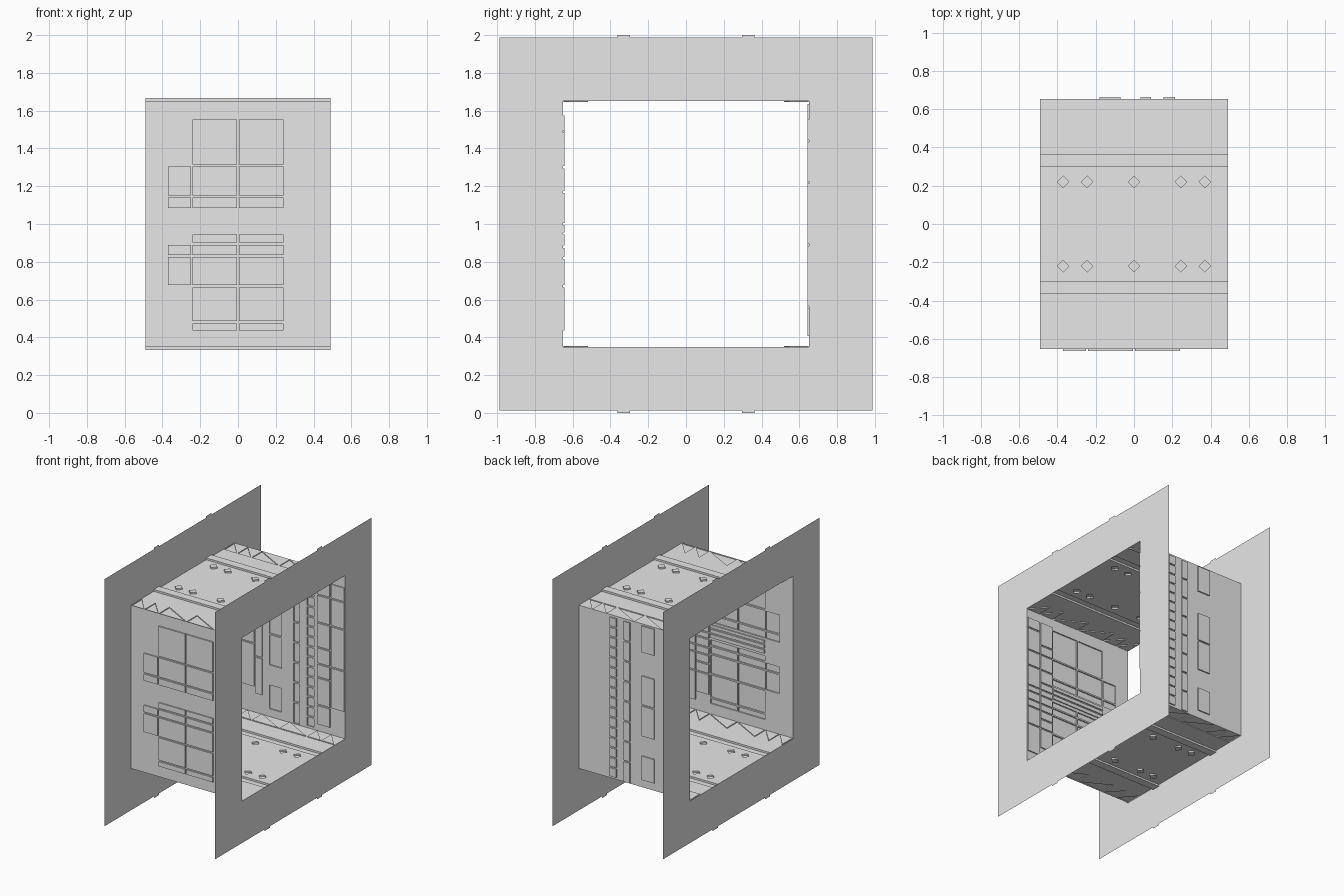
import bpy
import bmesh
from mathutils import Matrix, Vector

if "Cube" in bpy.data.objects:
    bpy.data.objects.remove(bpy.data.objects["Cube"], do_unlink=True)

GREY = (0.8, 0.8, 0.8, 1.0)
grey = bpy.data.materials.new("light_grey")
grey.use_nodes = True
grey.diffuse_color = GREY
grey.node_tree.nodes["Principled BSDF"].inputs["Base Color"].default_value = GREY

HALF_X, HALF = 0.49, 0.652      # half width and half height of the square tunnel
MID = 1.0                       # height of the tunnel axis


def finish(bm, name):
    mesh = bpy.data.meshes.new(name)
    bm.to_mesh(mesh)
    bm.free()
    mesh.materials.append(grey)
    obj = bpy.data.objects.new(name, mesh)
    bpy.context.collection.objects.link(obj)
    return obj


def inside(point, poly):
    signs = []
    for a, b in zip(poly, poly[1:] + poly[:1]):
        signs.append((b[0] - a[0]) * (point.y - a[1]) - (b[1] - a[1]) * (point.x - a[0]) > 0)
    return all(signs) or not any(signs)


def cut_outline(bm, poly):
    us, vs = [p[0] for p in poly], [p[1] for p in poly]
    for a, b in zip(poly, poly[1:] + poly[:1]):
        geom = set()
        for f in bm.faces:
            fu = [v.co.x for v in f.verts]
            fv = [v.co.y for v in f.verts]
            if min(fu) < max(us) and max(fu) > min(us) and min(fv) < max(vs) and max(fv) > min(vs):
                geom.update([f, *f.edges, *f.verts])
        bmesh.ops.bisect_plane(bm, geom=list(geom), dist=1e-5, plane_co=(a[0], a[1], 0),
                               plane_no=(b[1] - a[1], a[0] - b[0], 0))


def pressed_sheet(name, shapes, place):
    """Thin sheet with outlines pressed out or in; local z points outward."""
    bm = bmesh.new()
    bm.faces.new([bm.verts.new((u * HALF_X, v * HALF, 0))
                  for u, v in ((-1, -1), (1, -1), (1, 1), (-1, 1))])
    for poly, depth in shapes:
        cut_outline(bm, poly)
    regions = {}
    for f in bm.faces:
        centre = f.calc_center_median()
        for poly, depth in shapes:
            if inside(centre, poly):
                regions.setdefault(depth, []).append(f)
                break
    for depth, faces in regions.items():
        result = bmesh.ops.extrude_face_region(bm, geom=faces)
        moved = [g for g in result["geom"] if isinstance(g, bmesh.types.BMVert)]
        bmesh.ops.translate(bm, verts=moved, vec=(0, 0, depth))
        left = [f for f in faces if f.is_valid]
        if left:
            bmesh.ops.delete(bm, geom=left, context='FACES')
    bm.transform(place)
    if place.determinant() < 0:
        bmesh.ops.reverse_faces(bm, faces=bm.faces[:])
    return finish(bm, name)


def rect(u0, u1, v0, v1):
    return [(u0, v0), (u1, v0), (u1, v1), (u0, v1)]


def stack(x0, x1, heights, gap=0.012):
    """Column of rectangles between successive heights."""
    return [rect(x0, x1, low - MID + gap / 2, high - MID - gap / 2)
            for high, low in zip(heights, heights[1:])]


def inner_plates(name, rects, side):
    bm = bmesh.new()
    for r in rects:
        (x0, v0), (x1, v1) = r[0], r[2]
        size = Matrix.Diagonal((x1 - x0, 0.009, v1 - v0, 1))
        spot = Matrix.Translation(((x0 + x1) / 2, side * (HALF - 0.005), MID + (v0 + v1) / 2))
        bmesh.ops.create_cube(bm, size=1, matrix=spot @ size)
    return finish(bm, name)


def frame(rows):
    return Matrix(rows).to_4x4()


# Roof and floor: two ribs, rows of diamonds, and triangular trusses at the edges
deck = [(rect(-HALF_X, HALF_X, s * 0.33 - 0.033, s * 0.33 + 0.033), 0.015) for s in (-1, 1)]
bays = [-0.49, -0.37, -0.245, 0, 0.245, 0.37, 0.49]
r = 0.033
for s in (-1, 1):
    for x in bays[1:-1]:
        if abs(x) < 0.4:
            y = s * 0.22
            deck.append(([(x - r, y), (x, y - r), (x + r, y), (x, y + r)], 0.012))
    low, high = sorted((s * 0.52, s * 0.648))
    for x0, x1 in zip(bays, bays[1:]):
        deck.append(([(x0 + 0.003, high), (x0 + 0.003, low), (x1 - 0.006, low)], -0.007))
for name, s in (("roof", 1), ("floor", -1)):
    pressed_sheet(name, deck, Matrix.Translation((0, 0, MID + s * HALF))
                  @ Matrix.Diagonal((1, 1, s, 1)))

# Front wall: stacked horizontal panels
upper = [1.56, 1.31, 1.145, 1.08]
lower = [0.95, 0.895, 0.83, 0.67, 0.48, 0.43]
front = stack(-0.37, -0.25, upper[1:]) + stack(-0.37, -0.25, lower[1:4])
for x0, x1 in ((-0.24, -0.005), (0.005, 0.24)):
    front += stack(x0, x1, upper) + stack(x0, x1, lower)
pressed_sheet("front_wall", [(p, 0.01) for p in front],
              Matrix.Translation((0, -HALF, MID)) @ frame(((1, 0, 0), (0, 0, -1), (0, 1, 0))))
plates = stack(0.25, 0.36, [1.58, 1.38, 1.3, 1.17, 1.06, 1.0, 0.95, 0.88, 0.82, 0.75, 0.67, 0.5])
plates += stack(0.37, 0.485, [1.58, 1.49, 1.3, 1.17, 1.0, 0.95, 0.88, 0.82, 0.67, 0.43])
plates += stack(-0.24, 0.24, [1.075, 1.04, 1.0, 0.96])
inner_plates("front_inner_plates", plates, -1)

# Back wall: two ladder columns and one column of tall panels
rungs = [1.64 - 0.08 * i for i in range(17)]
back = stack(0.155, 0.213, rungs) + stack(0.035, 0.088, rungs[::2] + [0.36])
back += [rect(-0.18, -0.07, a - MID, b - MID)
         for a, b in ((1.43, 1.64), (0.76, 1.0), (1.012, 1.24), (0.41, 0.6))]
pressed_sheet("back_wall", [(p, 0.01) for p in back],
              Matrix.Translation((0, HALF, MID)) @ frame(((1, 0, 0), (0, 0, 1), (0, 1, 0))))
plates = stack(-0.42, -0.31, [1.5, 1.2, 0.9, 0.55]) + stack(-0.3, -0.24, [1.62, 1.35, 1.1, 0.8, 0.5])
plates += stack(0.25, 0.36, [1.64, 1.44, 1.22, 1.02, 0.89, 0.78, 0.56, 0.4])
plates += stack(0.37, 0.485, [1.56, 1.44, 1.22, 0.89, 0.56])
inner_plates("back_inner_plates", plates, 1)

# End flanges: flat square rings with small tabs in line with the roof ribs
ys = [-0.987, -HALF, -0.363, -0.297, 0.297, 0.363, HALF, 0.987]
zs = [0, 0.013, 0.333, MID - HALF, MID + HALF, 1.667, 1.987, 2.0]


def in_flange(y, z):
    rib = 0.297 < abs(y) < 0.363
    height = abs(z - MID)
    outer = height < 0.987 or rib
    hole = abs(y) < HALF and height < (0.667 if rib else HALF)
    return outer and not hole


for name, x in (("left_flange", HALF_X), ("right_flange", -HALF_X)):
    bm = bmesh.new()
    for y0, y1 in zip(ys, ys[1:]):
        for z0, z1 in zip(zs, zs[1:]):
            if in_flange((y0 + y1) / 2, (z0 + z1) / 2):
                corners = [Vector((x, y, z)) for y, z in rect(y0, y1, z0, z1)]
                bm.faces.new([bm.verts.new(c) for c in (corners if x > 0 else corners[::-1])])
    bmesh.ops.remove_doubles(bm, verts=bm.verts[:], dist=1e-5)
    finish(bm, name)
